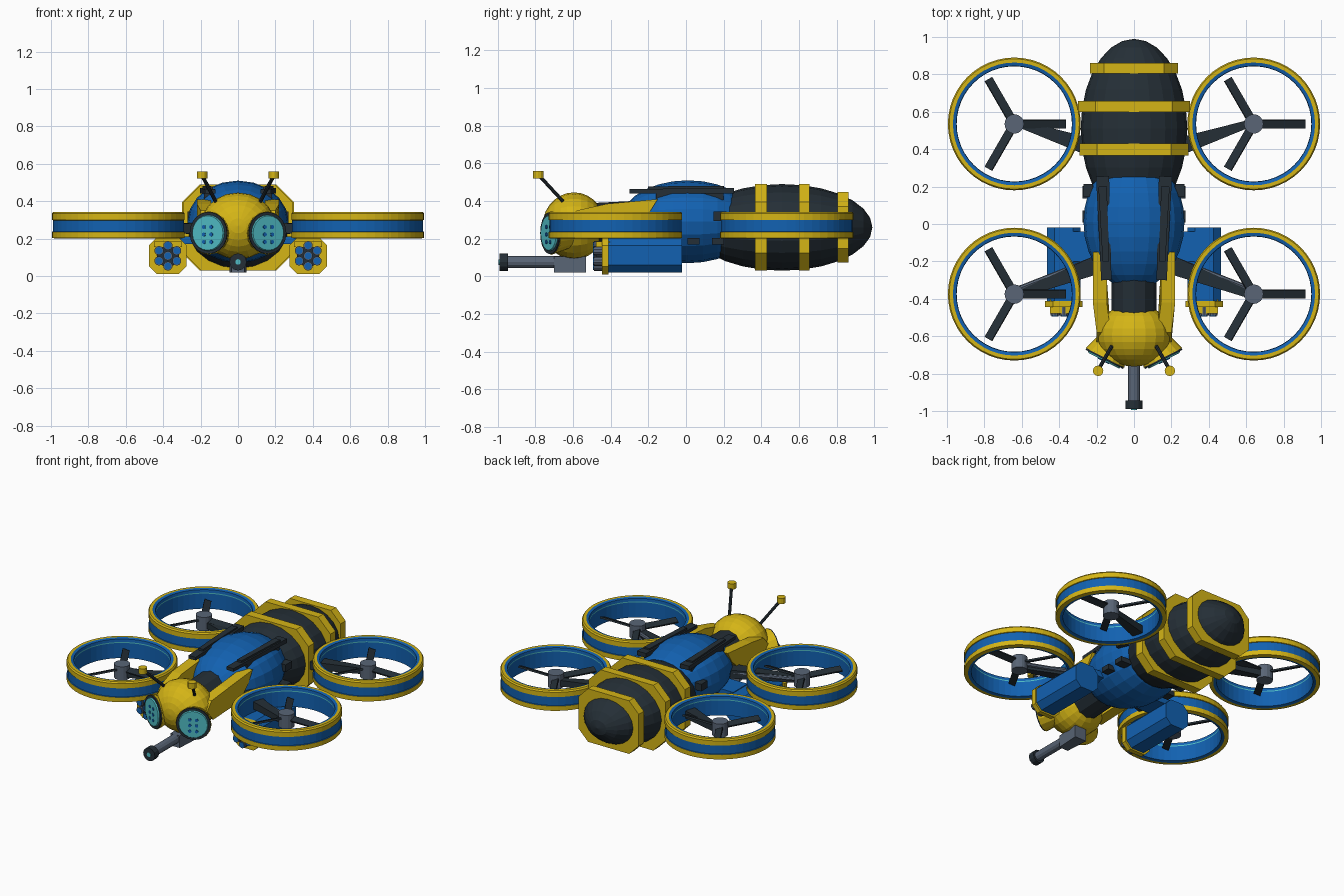
import bpy, bmesh, math
from mathutils import Vector, Matrix

if "Cube" in bpy.data.objects:
    bpy.data.objects.remove(bpy.data.objects["Cube"])


def material(name, rgb):
    m = bpy.data.materials.new(name)
    m.diffuse_color = (*rgb, 1)
    m.use_nodes = True
    m.node_tree.nodes["Principled BSDF"].inputs["Base Color"].default_value = m.diffuse_color
    return m


YELLOW = material("yellow", (0.66, 0.46, 0.008))
BLUE = material("blue", (0.006, 0.12, 0.44))
DARK = material("charcoal", (0.018, 0.028, 0.037))
GREY = material("grey", (0.10, 0.13, 0.18))
TEAL = material("teal", (0.08, 0.50, 0.55))


def finish(bm, name, *mats):
    bmesh.ops.recalc_face_normals(bm, faces=bm.faces)
    me = bpy.data.meshes.new(name)
    bm.to_mesh(me)
    bm.free()
    for m in mats:
        me.materials.append(m)
    ob = bpy.data.objects.new(name, me)
    bpy.context.collection.objects.link(ob)
    return ob


def ellipsoid(name, loc, size, mat, seg=20, rings=14):
    # poles point along y
    bm = bmesh.new()
    m = Matrix.Translation(loc) @ Matrix.Diagonal((*size, 1)) @ Matrix.Rotation(math.pi / 2, 4, 'X')
    bmesh.ops.create_uvsphere(bm, u_segments=seg, v_segments=rings, radius=1, matrix=m)
    return finish(bm, name, mat)


def rod(name, a, b, r1, mat, r2=None, seg=12):
    a, b = Vector(a), Vector(b)
    d = b - a
    bm = bmesh.new()
    m = Matrix.Translation((a + b) / 2) @ d.to_track_quat('Z', 'Y').to_matrix().to_4x4()
    bmesh.ops.create_cone(bm, cap_ends=True, segments=seg, radius1=r1,
                          radius2=r1 if r2 is None else r2, depth=d.length, matrix=m)
    return finish(bm, name, mat)


def box(name, loc, size, mat, rot=None):
    bm = bmesh.new()
    m = Matrix.Translation(loc) @ (rot or Matrix.Identity(4)) @ Matrix.Diagonal((*size, 1))
    bmesh.ops.create_cube(bm, size=1, matrix=m)
    return finish(bm, name, mat)


def beam(name, a, b, start, end, mat):
    # tapered bar, start and end are (width, height)
    a, b = Vector(a), Vector(b)
    side = (b - a).cross(Vector((0, 0, 1))).normalized()
    bm = bmesh.new()
    rings = []
    for p, (w, h) in ((a, start), (b, end)):
        rings.append([bm.verts.new(p + side * u * w / 2 + Vector((0, 0, v * h / 2)))
                      for u, v in ((-1, -1), (1, -1), (1, 1), (-1, 1))])
    bm.faces.new(rings[0])
    bm.faces.new(rings[1])
    for i in range(4):
        j = (i + 1) % 4
        bm.faces.new((rings[0][i], rings[0][j], rings[1][j], rings[1][i]))
    return finish(bm, name, mat)


def extrude(name, pts, vec, mat):
    bm = bmesh.new()
    f = bm.faces.new([bm.verts.new(p) for p in pts])
    new = bmesh.ops.extrude_face_region(bm, geom=[f])['geom']
    bmesh.ops.translate(bm, vec=vec, verts=[v for v in new if isinstance(v, bmesh.types.BMVert)])
    # close the starting end
    if f.is_valid is False:
        bm.faces.new([v for v in bm.verts][:len(pts)])
    return finish(bm, name, mat)


def octagon(name, cx, cz, hw, hh, c, y0, y1, mat):
    q = [(hw - c, hh), (hw, hh - c), (hw, c - hh), (hw - c, -hh),
         (c - hw, -hh), (-hw, c - hh), (-hw, hh - c), (c - hw, hh)]
    return extrude(name, [(cx + x, y0, cz + z) for x, z in q], (0, y1 - y0, 0), mat)


def duct(name, cx, cy):
    # lathe profile (radius, z, colour of the strip that follows)
    prof = [(.355, .203, 0), (.355, .236, 1), (.350, .238, 1), (.350, .298, 0), (.355, .30, 0),
            (.355, .333, 0), (.348, .343, 0), (.328, .343, 1), (.310, .338, 1), (.308, .318, 2),
            (.308, .311, 1), (.308, .205, 1), (.328, .20, 0)]
    n, k = 48, len(prof)
    bm = bmesh.new()
    vs = [[bm.verts.new((cx + r * math.cos(2 * math.pi * i / n), cy + r * math.sin(2 * math.pi * i / n), z))
           for r, z, _ in prof] for i in range(n)]
    for i in range(n):
        for j in range(k):
            a, b = vs[i], vs[(i + 1) % n]
            f = bm.faces.new((a[j], b[j], b[(j + 1) % k], a[(j + 1) % k]))
            f.material_index = prof[j][2]
    return finish(bm, name, YELLOW, BLUE, TEAL)


# body
ellipsoid("abdomen", (0, .51, .26), (.285, .48, .23), DARK)
ellipsoid("thorax", (0, .01, .29), (.27, .36, .22), BLUE)
ellipsoid("head", (0, -.595, .268), (.20, .167, .178), YELLOW)
rod("neck", (0, -.48, .27), (0, -.28, .28), .12, DARK)
for i, (y0, y1, hw, hh, c) in enumerate([(.367, .43, .292, .23, .095), (.6, .657, .30, .23, .095),
                                         (.805, .862, .235, .187, .075)]):
    octagon(f"abdomen_band_{i + 1}", 0, .26, hw, hh, c, y0, y1, YELLOW)

# nose cannon
beam("cannon_mount", (0, -.70, .062), (0, -.53, .062), (.07, .085), (.09, .085), GREY)
box("cannon_bracket", (0, -.60, .105), (.07, .10, .06), YELLOW)
rod("cannon_barrel", (0, -.96, .075), (0, -.66, .075), .032, GREY)
rod("cannon_muzzle", (0, -.99, .075), (0, -.945, .075), .046, DARK)
rod("cannon_lens", (0, -.995, .075), (0, -.985, .075), .015, TEAL)

for s, tag in ((-1, "left"), (1, "right")):
    # compound eyes
    n = Vector((s * .45, -.88, 0)).normalized()
    u = Vector((s * .88, .45, 0)).normalized()
    c = Vector((s * .157, -.72, .23))
    rod("eye_casing_" + tag, c - n * .10, c - n * .005, .085, YELLOW, .116, 16)
    rod("eye_rim_" + tag, c - n * .012, c + n * .004, .112, DARK, seg=20)
    rod("eye_lens_" + tag, c, c + n * .012, .099, TEAL, .092, 20)
    for i in (-1, 1):
        for j in (-1, 0, 1):
            p = c + u * (i * .022) + Vector((0, 0, j * .04 - .008))
            rod(f"eye_dot_{tag}_{i}_{j}", p + n * .01, p + n * .016, .011, BLUE, seg=8)

    # antennae
    rod("antenna_" + tag, (s * .12, -.655, .40), (s * .188, -.775, .53), .01, DARK, seg=8)
    rod("antenna_tip_" + tag, (s * .192, -.785, .52), (s * .192, -.785, .56), .028, YELLOW)

    # shoulder fairing from thorax to head
    side = [(-.15, .41), (-.42, .385), (-.58, .35), (-.63, .29), (-.56, .21), (-.30, .24), (-.20, .33)]
    extrude("shoulder_fairing_" + tag, [(s * (.145 - .02 * (y < -.5)), y, z) for y, z in side],
            (s * .075, 0, 0), YELLOW)

    # back rails
    beam("back_rail_" + tag, (s * .148, -.30, .452), (s * .168, .255, .455), (.055, .022), (.07, .03), DARK)
    beam("back_rail_cap_" + tag, (s * .15, -.20, .468), (s * .168, .20, .47), (.035, .02), (.045, .02), DARK)
    box("rail_post_" + tag, (s * .16, .02, .43), (.045, .36, .05), DARK)
    box("side_clip_" + tag, (s * .245, .18, .32), (.05, .07, .05), DARK)
    for i, y in enumerate((.04, .17)):
        box(f"leg_stub_{tag}_{i}", (s * .235, y, .187), (.08, .065, .034), DARK)

    # weapon pods
    x = s * .375
    octagon("pod_body_" + tag, x, .113, .09, .092, .04, -.42, -.02, BLUE)
    octagon("pod_collar_" + tag, x, .108, .10, .098, .042, -.445, -.412, YELLOW)
    box("pod_collar_block_" + tag, (x, -.44, .17), (.15, .075, .03), YELLOW)
    box("pod_strut_" + tag, (s * .27, -.12, .19), (.14, .16, .04), BLUE)
    rod("pod_core_" + tag, (x, -.475, .108), (x, -.43, .108), .06, DARK)
    for i in range(7):
        r, a = (0, 0) if i == 6 else (.055, i * math.pi / 3 + .52)
        px, pz = x + r * math.cos(a), .108 + r * math.sin(a)
        rod(f"pod_tube_{tag}_{i}", (px, -.49, pz), (px, -.43, pz), .025, GREY, seg=10)
        rod(f"pod_tube_cap_{tag}_{i}", (px, -.495, pz), (px, -.488, pz), .019, BLUE, seg=10)

    # ducted rotors with arms
    for row, cy, root in (("front", -.375, (s * .19, -.215, .255)), ("rear", .535, (s * .2, .40, .255))):
        t, cx = f"{row}_{tag}", s * .64
        duct("duct_" + t, cx, cy)
        rod("hub_" + t, (cx, cy, .215), (cx, cy, .31), .052, GREY, seg=16)
        beam("arm_" + t, root, (cx - s * .03, cy, .25), (.10, .06), (.04, .04), DARK)
        if row == "front":
            rod("arm_strut_" + t, (s * .17, -.17, .26), (cx, cy + .02, .26), .014, GREY, seg=8)
        for i in range(3):
            rot = Matrix.Rotation(i * 2 * math.pi / 3, 4, 'Z')
            off = rot @ Vector((.157, 0, 0))
            box(f"blade_{t}_{i}", Vector((cx, cy, .275)) + off, (.24, .046, .012), DARK,
                rot @ Matrix.Rotation(math.radians(20), 4, 'X'))
